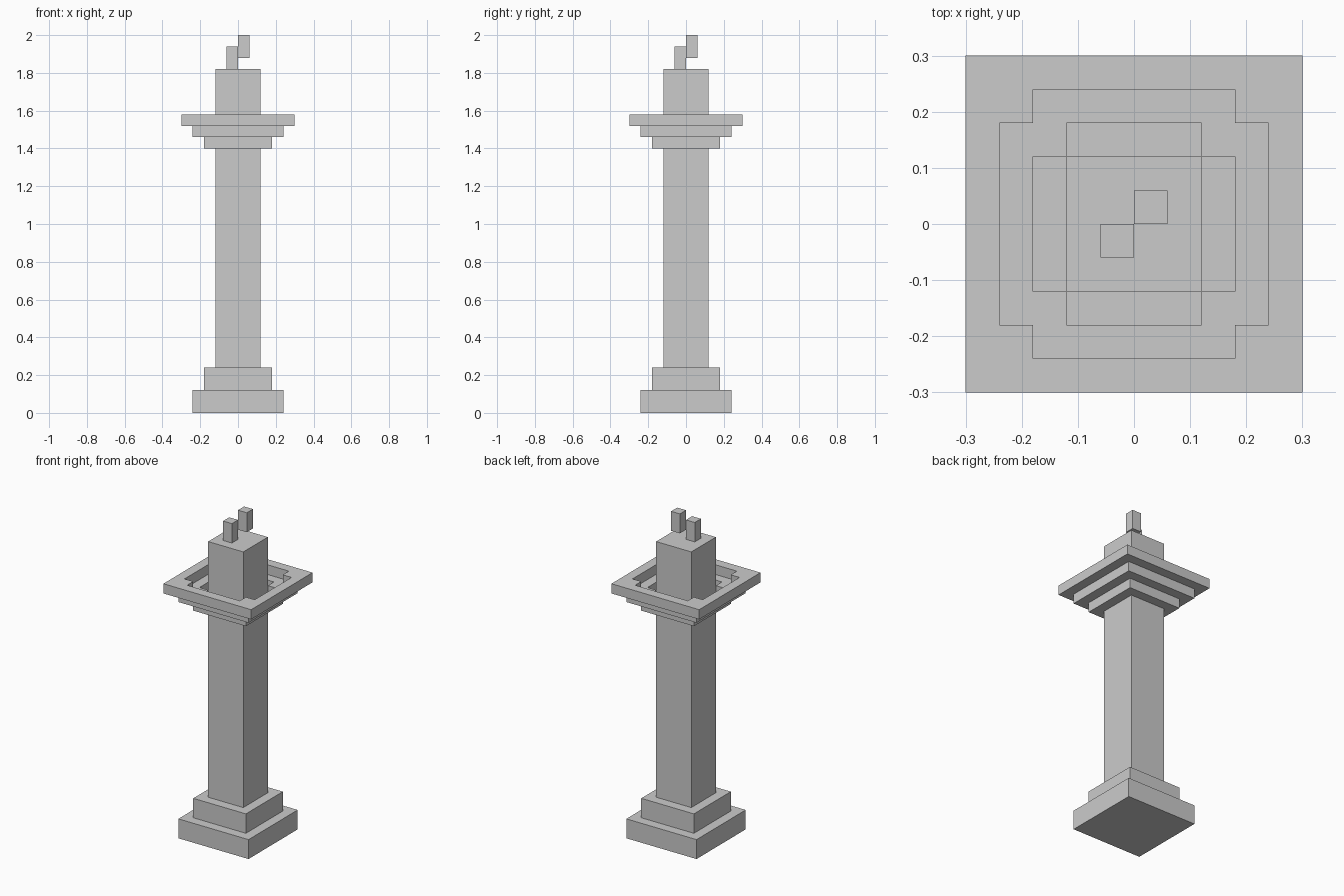
import bpy
import bmesh
from mathutils import Matrix, Vector

if "Cube" in bpy.data.objects:
    bpy.data.objects.remove(bpy.data.objects["Cube"])

U = 0.06  # block unit that every size is a multiple of


def box(name, lo, hi):
    """Axis-aligned box between two corners."""
    lo, hi = Vector(lo), Vector(hi)
    bm = bmesh.new()
    bmesh.ops.create_cube(bm, size=1, matrix=Matrix.Translation((lo + hi) / 2)
                          @ Matrix.Diagonal((*(hi - lo), 1)))
    mesh = bpy.data.meshes.new(name)
    bm.to_mesh(mesh)
    bm.free()
    obj = bpy.data.objects.new(name, mesh)
    bpy.context.collection.objects.link(obj)
    return obj


def square_block(name, half, z0, z1):
    return box(name, (-half, -half, z0), (half, half, z1))


def notched_ring(name, half, z0, z1):
    """Square frame one unit wide, with an extra block in each inner corner."""
    a, b = half - U, half - 2 * U
    outer = [(half, half), (-half, half), (-half, -half), (half, -half)]
    inner = []
    for sx, sy in ((1, 1), (-1, 1), (-1, -1), (1, -1)):
        corner = [(a * sx, b * sy), (b * sx, b * sy), (b * sx, a * sy)]
        inner += corner if sx * sy > 0 else corner[::-1]
    curve = bpy.data.curves.new(name, 'CURVE')
    curve.dimensions = '2D'
    curve.fill_mode = 'BOTH'
    curve.extrude = (z1 - z0) / 2
    for loop in (outer, inner):
        spline = curve.splines.new('POLY')
        spline.points.add(len(loop) - 1)
        for point, (x, y) in zip(spline.points, loop):
            point.co = (x, y, 0, 1)
        spline.use_cyclic_u = True
        spline.use_smooth = False
    obj = bpy.data.objects.new(name, curve)
    obj.location.z = (z0 + z1) / 2
    bpy.context.collection.objects.link(obj)
    bpy.ops.object.select_all(action='DESELECT')
    obj.select_set(True)
    bpy.context.view_layer.objects.active = obj
    bpy.ops.object.convert(target='MESH')
    bpy.ops.object.shade_flat()


# Stepped base and post
square_block("base_lower", 4 * U, 0, 0.12)
square_block("base_upper", 3 * U, 0.12, 0.24)
square_block("post", 2 * U, 0.24, 1.82)

# Stepped bowl: solid floor, then two widening rims
square_block("bowl_floor", 3 * U, 1.40, 1.46)
notched_ring("bowl_middle_rim", 4 * U, 1.46, 1.52)
notched_ring("bowl_top_rim", 5 * U, 1.52, 1.58)

# Flame blocks, the rear one floating above the post
box("flame_low", (-U, -U, 1.82), (0, 0, 1.94))
box("flame_high", (0, 0, 1.88), (U, U, 2.0))
